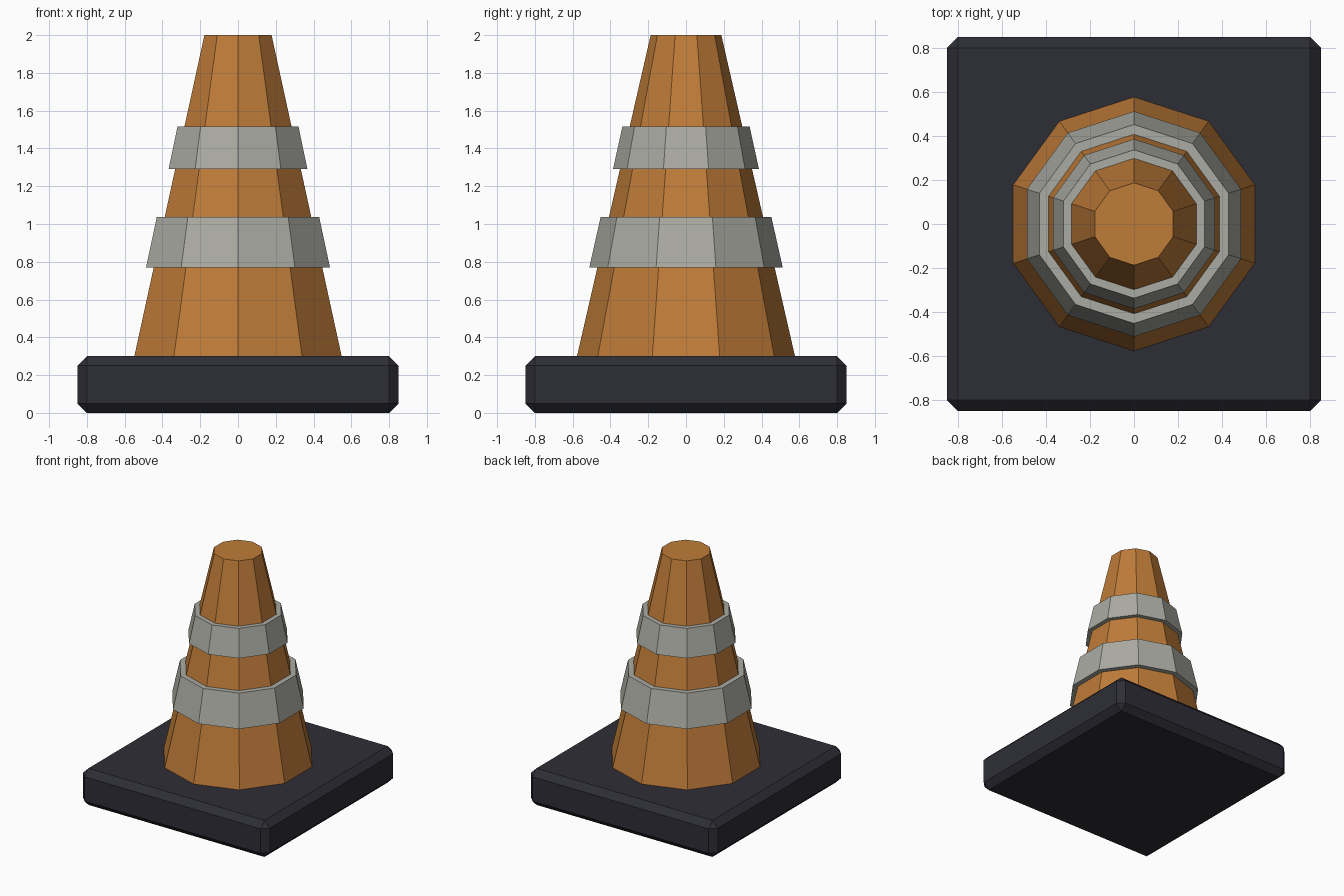
import bpy
import bmesh
from mathutils import Matrix

SIDES = 10
BASE_TOP = 0.3

default = bpy.data.objects.get("Cube")
if default:
    bpy.data.objects.remove(default, do_unlink=True)


def make_material(name, rgb):
    mat = bpy.data.materials.new(name)
    mat.use_nodes = True
    mat.diffuse_color = (*rgb, 1)
    mat.node_tree.nodes["Principled BSDF"].inputs["Base Color"].default_value = (*rgb, 1)
    return mat


def finish(name, bm, mat):
    mesh = bpy.data.meshes.new(name)
    bm.to_mesh(mesh)
    bm.free()
    mesh.materials.append(mat)
    obj = bpy.data.objects.new(name, mesh)
    bpy.context.collection.objects.link(obj)
    return obj


def tapered(name, z0, z1, r0, r1, mat):
    """Capped, flat-sided frustum with corners on the y axis."""
    bm = bmesh.new()
    bmesh.ops.create_cone(bm, cap_ends=True, segments=SIDES, radius1=r0, radius2=r1,
                          depth=z1 - z0, matrix=Matrix.Translation((0, 0, (z0 + z1) / 2)))
    return finish(name, bm, mat)


orange = make_material("orange plastic", (0.52, 0.2, 0.04))
grey = make_material("pale grey band", (0.41, 0.41, 0.37))
dark = make_material("dark rubber", (0.027, 0.027, 0.037))

# Square foot with chamfered edges
bm = bmesh.new()
bmesh.ops.create_cube(bm, size=1, matrix=Matrix.Translation((0, 0, BASE_TOP / 2))
                      @ Matrix.Diagonal((1.7, 1.7, BASE_TOP, 1)))
bmesh.ops.bevel(bm, geom=bm.edges[:], offset=0.05, segments=1, affect='EDGES')
finish("base", bm, dark)

# Tapered body
tapered("cone_body", BASE_TOP, 2, 0.577, 0.187, orange)

# Raised bands
tapered("lower_band", 0.77, 1.037, 0.512, 0.452, grey)
tapered("upper_band", 1.292, 1.515, 0.386, 0.337, grey)
